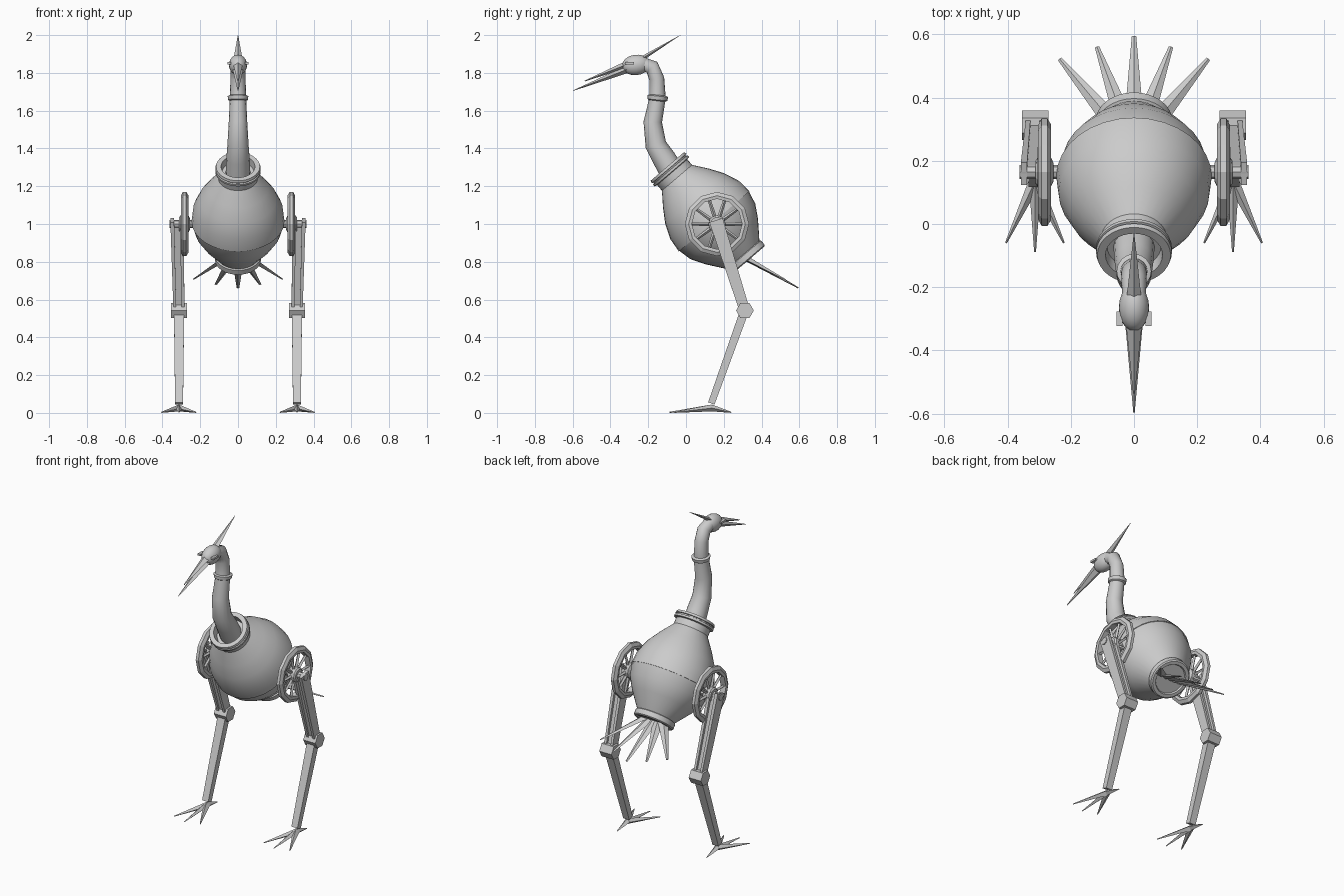
import bpy, bmesh, math
from mathutils import Vector

if "Cube" in bpy.data.objects:
    bpy.data.objects.remove(bpy.data.objects["Cube"], do_unlink=True)

grey = bpy.data.materials.new("plain grey")
grey.use_nodes = True
grey.diffuse_color = (0.6, 0.6, 0.6, 1)
grey.node_tree.nodes["Principled BSDF"].inputs["Base Color"].default_value = (0.6, 0.6, 0.6, 1)


def finish(name, bm, smooth):
    """Turn a bmesh into a named grey object."""
    bmesh.ops.recalc_face_normals(bm, faces=bm.faces)
    mesh = bpy.data.meshes.new(name)
    bm.to_mesh(mesh)
    bm.free()
    mesh.materials.append(grey)
    if smooth:
        for p in mesh.polygons:
            p.use_smooth = True
        mesh.set_sharp_from_angle(angle=math.radians(smooth))
    obj = bpy.data.objects.new(name, mesh)
    bpy.context.collection.objects.link(obj)
    return obj


def sweep(name, path, sides, smooth=0, axis=None, flat=1, phase=0, closed=False):
    """Rings along a path of (point, radius); a fixed axis makes it a lathe."""
    bm = bmesh.new()
    pts = [Vector(p) for p, r in path]
    rings = []
    for i, (p, r) in enumerate(path):
        t = axis or pts[min(i + 1, len(pts) - 1)] - pts[max(i - 1, 0)]
        t = Vector(t).normalized()
        a = Vector((1, 0, 0))
        a = a if abs(t.x) < 0.1 else t.cross(Vector((0, 0, 1))).normalized()
        b = t.cross(a)
        ring = []
        for k in range(sides):
            g = phase + math.tau * k / sides
            ring.append(bm.verts.new(pts[i] + a * (r * math.cos(g)) + b * (r * flat * math.sin(g))))
        rings.append(ring)
    pairs = list(zip(rings, rings[1:]))
    if closed:
        pairs.append((rings[-1], rings[0]))
    else:
        bm.faces.new(rings[0])
        bm.faces.new(rings[-1])
    for lo, hi in pairs:
        for k in range(sides):
            n = (k + 1) % sides
            bm.faces.new((lo[k], lo[n], hi[n], hi[k]))
    return finish(name, bm, smooth)


def beam(name, start, end, w0, w1, flat):
    """Tapered square bar; widths run along x, flat scales the depth."""
    h = math.sqrt(0.5)
    return sweep(name, [(start, w0 * h), (end, w1 * h)], 4, flat=flat, phase=math.pi / 4)


# Body: a vase on a tilted axis, with a tail rim and a hollow neck collar
CENTRE = Vector((0, 0.13, 1.037))
AXIS = Vector((0, 0.65, -0.76)).normalized()


def lathe(name, profile, smooth=30):
    return sweep(name, [(CENTRE + AXIS * u, r) for u, r in profile], 32, smooth, axis=AXIS)


lathe("body_front_half", [(-0.28, 0.1), (-0.2, 0.16), (-0.13, 0.205), (-0.05, 0.238), (0.03, 0.246)], 40)
lathe("body_rear_half", [(0.03, 0.242), (0.1, 0.226), (0.17, 0.185), (0.27, 0.11)], 40)
lathe("tail_rim", [(0.262, 0.112), (0.268, 0.122), (0.298, 0.122), (0.304, 0.114), (0.304, 0.095), (0.296, 0.09)])
lathe("neck_collar", [(-0.25, 0.105), (-0.312, 0.105), (-0.316, 0.12), (-0.328, 0.12), (-0.33, 0.112),
                      (-0.336, 0.112), (-0.338, 0.12), (-0.352, 0.116), (-0.352, 0.09), (-0.31, 0.085)])

# Neck, neck ring and head
neck = [(-0.06, 1.25, 0.066), (-0.115, 1.345, 0.062), (-0.16, 1.42, 0.056), (-0.176, 1.54, 0.049),
        (-0.15, 1.67, 0.043), (-0.155, 1.77, 0.04), (-0.18, 1.83, 0.04), (-0.24, 1.85, 0.036)]
sweep("neck", [((0, y, z), r) for y, z, r in neck], 16, 60)
ring_mid, ring_dir = Vector((0, -0.15, 1.667)), Vector((0, 0.1, 1)).normalized()
sweep("neck_ring", [(ring_mid + ring_dir * d, r) for d, r in
                    ((-0.016, 0.043), (-0.01, 0.052), (0.01, 0.055), (0.016, 0.043))], 16, 30, axis=ring_dir)

bm = bmesh.new()
bmesh.ops.create_uvsphere(bm, u_segments=20, v_segments=12, radius=1)
bmesh.ops.scale(bm, vec=(0.048, 0.074, 0.054), verts=bm.verts)
head = finish("head", bm, 60)
head.location = (0, -0.265, 1.842)
head.rotation_euler.x = 0.12

# Beak and crest
sweep("upper_beak", [((0, -0.27, 1.862), 0.03), ((0, -0.536, 1.757), 0.003)], 4, flat=0.7)
sweep("lower_beak", [((0, -0.27, 1.835), 0.032), ((0, -0.598, 1.706), 0.002)], 4, flat=0.7)
sweep("crest", [((0, -0.23, 1.878), 0.023), ((0, -0.03, 2.0), 0.001)], 4, flat=0.5)

# Tail feathers fan out from inside the rim
for i, (x, y, z) in enumerate([(-0.235, 0.522, 0.708), (-0.117, 0.56, 0.68), (0, 0.594, 0.662),
                               (0.117, 0.56, 0.68), (0.235, 0.522, 0.708)]):
    sweep(f"tail_feather_{i + 1}", [((x * 0.1, 0.27, 0.845), 0.036), ((x, y, z), 0.007)], 4, flat=0.45)

# Eyes, wheels, legs and feet, mirrored across x
WY, WZ = 0.164, 1.0
for side, s in (("left", 1), ("right", -1)):
    beam(f"{side}_eye", (s * 0.046, -0.322, 1.851), (s * 0.046, -0.276, 1.851), 0.02, 0.02, 0.6)

    def disc(name, profile, sides, closed=False):
        sweep(f"{side}_{name}", [((s * x, WY, WZ), r) for x, r in profile], sides,
              axis=Vector((1, 0, 0)), closed=closed)

    disc("wheel_rim", [(0.264, 0.133), (0.262, 0.15), (0.274, 0.17), (0.292, 0.17), (0.303, 0.15), (0.301, 0.133)],
         12, True)
    disc("wheel_hub", [(0.255, 0.03), (0.262, 0.045), (0.305, 0.045), (0.312, 0.036)], 12)
    disc("axle", [(0.2, 0.022), (0.362, 0.022)], 8)
    for k in range(10):
        g = math.tau * k / 10
        d = Vector((0, math.cos(g), math.sin(g)))
        hub = Vector((s * 0.283, WY, WZ))
        sweep(f"{side}_spoke_{k + 1}", [(hub + d * 0.03, 0.011), (hub + d * 0.142, 0.008)], 4)

    # Upper leg: two cheeks and a recessed web
    for part, x0, x1 in (("inner", 0.298, 0.291), ("outer", 0.348, 0.335)):
        beam(f"{side}_thigh_{part}_cheek", (s * x0, WY - 0.005, WZ + 0.02), (s * x1, 0.302, 0.57), 0.02, 0.015, 3.7)
    beam(f"{side}_thigh_web", (s * 0.323, WY, WZ + 0.01), (s * 0.313, 0.302, 0.56), 0.05, 0.045, 0.7)

    # Knee: six-sided block
    sweep(f"{side}_knee", [((s * x, 0.312, 0.542), 0.047) for x in (0.27, 0.355)], 6, axis=Vector((1, 0, 0)))

    # Lower leg
    beam(f"{side}_shin", (s * 0.312, 0.306, 0.53), (s * 0.312, 0.134, 0.05), 0.054, 0.042, 0.85)

    # Foot: flattened toes spreading from the ankle
    ankle = Vector((s * 0.313, 0.135, 0.026))
    for toe, x, y in (("inner", 0.222, -0.06), ("middle", 0.313, -0.088), ("outer", 0.405, -0.06),
                      ("back", 0.313, 0.24)):
        sweep(f"{side}_{toe}_toe", [(ankle, 0.02), ((s * x, y, 0.003), 0.003)], 4, flat=0.9)
